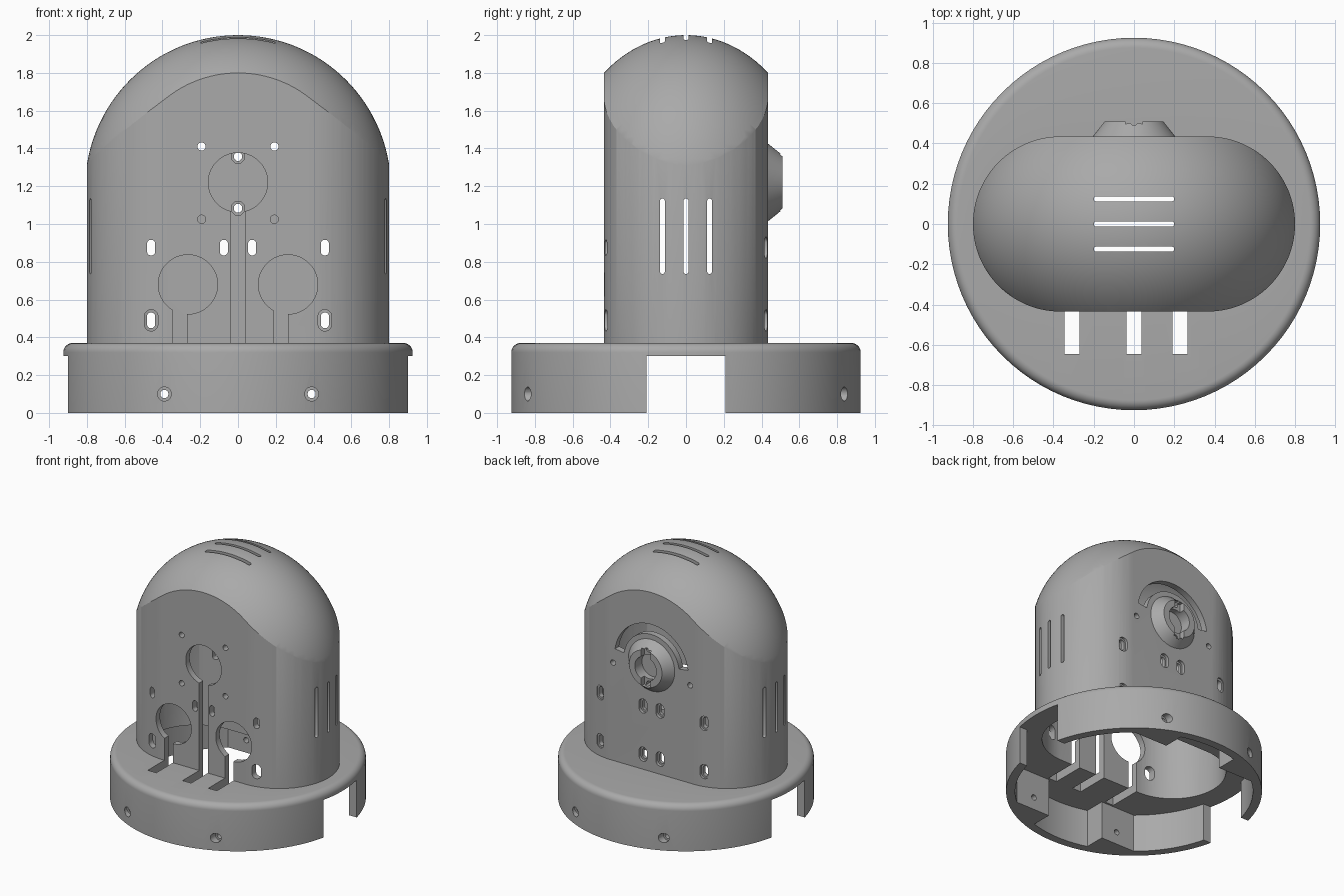
import bpy, bmesh
from math import sin, cos, pi, radians

if "Cube" in bpy.data.objects:
    bpy.data.objects.remove(bpy.data.objects["Cube"])

grey = bpy.data.materials.new("matte grey plastic")
grey.use_nodes = True
colour = (0.4, 0.4, 0.4, 1)
grey.diffuse_color = colour
grey.node_tree.nodes["Principled BSDF"].inputs["Base Color"].default_value = colour


def finish(bm, name):
    bmesh.ops.remove_doubles(bm, verts=bm.verts, dist=1e-5)
    bmesh.ops.recalc_face_normals(bm, faces=bm.faces)
    mesh = bpy.data.meshes.new(name)
    bm.to_mesh(mesh)
    bm.free()
    mesh.materials.append(grey)
    ob = bpy.data.objects.new(name, mesh)
    bpy.context.collection.objects.link(ob)
    return ob


def outline(cx, cy, rx, ry, n=16):
    """Circle, or a slot with round ends when rx and ry differ."""
    r = min(rx, ry)
    pts = []
    for i in range(n):
        a = 2 * pi * (i + 0.5) / n
        sx, sy = (1 if cos(a) > 0 else -1), (1 if sin(a) > 0 else -1)
        pts.append((cx + sx * (rx - r) + r * cos(a), cy + sy * (ry - r) + r * sin(a)))
    return pts


def rect(x0, x1, y0, y1):
    return [(x0, y0), (x1, y0), (x1, y1), (x0, y1)]


def prism(name, pts, a, b, axis="z", pts_b=None):
    """Extrude an outline from a to b; pts_b gives a different far outline."""
    place = {"x": lambda p, d: (d, *p), "y": lambda p, d: (p[0], d, p[1]),
             "z": lambda p, d: (*p, d)}[axis]
    bm = bmesh.new()
    lo = [bm.verts.new(place(p, a)) for p in pts]
    hi = [bm.verts.new(place(p, b)) for p in (pts_b or pts)]
    bm.faces.new(lo)
    bm.faces.new(hi)
    for i in range(len(lo)):
        j = (i + 1) % len(lo)
        bm.faces.new((lo[i], lo[j], hi[j], hi[i]))
    return finish(bm, name)


def lathe(name, profile, sx=1, sy=1, steps=96):
    bm = bmesh.new()
    vs = [bm.verts.new((r, 0, z)) for r, z in profile]
    es = [bm.edges.new(pair) for pair in zip(vs, vs[1:])]
    bmesh.ops.spin(bm, geom=vs + es, cent=(0, 0, 0), axis=(0, 0, 1),
                   angle=2 * pi, steps=steps)
    bmesh.ops.scale(bm, vec=(sx, sy, 1), verts=bm.verts)
    return finish(bm, name)


def combine(target, tool, op="DIFFERENCE"):
    mod = target.modifiers.new("combine", "BOOLEAN")
    mod.operation, mod.solver, mod.object = op, "EXACT", tool
    with bpy.context.temp_override(object=target, active_object=target):
        bpy.ops.object.modifier_apply(modifier=mod.name)
    bpy.data.objects.remove(tool)


def cut(target, pts, a, b, axis="y", pts_b=None):
    combine(target, prism("cutter", pts, a, b, axis, pts_b))


def domed_body(name, inset, bottom):
    """Slot-shaped column capped by an ellipsoid."""
    body = prism(name, outline(0, 0, 0.80 - inset, 0.435 - inset, 96), bottom, 2.2)
    rz = 0.813 - inset
    profile = [(0, bottom - 0.1), (1, bottom - 0.1)]
    profile += [(cos(i * pi / 64), 1.187 + rz * sin(i * pi / 64)) for i in range(32)]
    profile.append((0, 1.187 + rz))
    combine(body, lathe("cap", profile, 0.81 - inset, 0.662 - inset), "INTERSECT")
    return body


WALL = 0.05
FRONT = (-0.5, -0.34)
BACK = (0.34, 0.5)
KNOB_Z = 1.22

# Round base with a softened upper rim
rim = [(0.875 + 0.05 * cos(i * pi / 16), 0.32 + 0.05 * sin(i * pi / 16)) for i in range(9)]
housing = lathe("housing", [(0, 0), (0.925, 0)] + rim + [(0, 0.37)])

# Domed column and rear knob
combine(housing, domed_body("column", 0, 0.33), "UNION")
knob = prism("knob", outline(0, KNOB_Z, 0.225, 0.225, 64), 0.41, 0.51, "y",
             outline(0, KNOB_Z, 0.145, 0.145, 64))
combine(housing, knob, "UNION")

# Hollow base, leaving four screw blocks
chamber = prism("chamber", outline(0, 0, 0.86, 0.86, 96), -0.1, 0.3)
for sx in (-1, 1):
    for sy in (-1, 1):
        block = rect(*sorted((sx * 0.25, sx * 0.55)), *sorted((sy * 0.66, sy * 0.95)))
        cut(chamber, block, -0.2, 0.4, "z")
combine(housing, chamber)
combine(housing, domed_body("column_hollow", WALL, 0.2))

# Side notches in the base
for s in (-1, 1):
    cut(housing, rect(*sorted((s * 0.7, s * 1.0)), -0.21, 0.21), -0.1, 0.3, "z")

# Countersunk base screws
for sx in (-1, 1):
    for sy in (-1, 1):
        cut(housing, outline(sx * 0.39, 0.10, 0.022, 0.022), *sorted((sy * 0.6, sy * 1.0)))
        cut(housing, outline(sx * 0.39, 0.10, 0.037, 0.037), *sorted((sy * 0.79, sy * 1.0)))

# Keyhole openings on the front, with cable slots running into the base
for x, z, x0, x1 in ((-0.265, 0.68, -0.345, -0.27), (0.265, 0.68, 0.19, 0.265),
                     (0, KNOB_Z, -0.038, 0.038)):
    cut(housing, outline(x, z, 0.157, 0.157, 64), *FRONT)
    cut(housing, rect(x0, x1, 0.28, z), *FRONT)
    cut(housing, rect(x0, x1, -0.645, -0.36), 0.28, 0.385, "z")

# Small round front holes
for x in (-0.193, 0.193):
    for z in (1.025, 1.41):
        cut(housing, outline(x, z, 0.022, 0.022), *FRONT)

# Mounting slots, recessed at the back
for z in (0.49, 0.875):
    for x in (-0.46, -0.075, 0.075, 0.46):
        cut(housing, outline(x, z, 0.022, 0.042), *BACK)
        cut(housing, outline(x, z, 0.036, 0.057), 0.41, 0.5)
        if z > 0.5:
            cut(housing, outline(x, z, 0.022, 0.042), *FRONT)
        elif abs(x) > 0.1:
            cut(housing, outline(x, z, 0.036, 0.057), *FRONT)

# Curved slot above the knob and a pilot hole at each end
sweep = [radians(8 + 164 * i / 32) for i in range(33)]
arc = [(r * cos(a), KNOB_Z + r * sin(a))
       for r, angles in ((0.325, sweep), (0.245, sweep[::-1])) for a in angles]
cut(housing, arc, *BACK)
for x in (-0.34, 0.34):
    cut(housing, outline(x, 1.15, 0.022, 0.022), *BACK)

# Knob bore, key notch and screw holes
cut(housing, outline(0, KNOB_Z, 0.095, 0.095, 48), 0.42, 0.6)
cut(housing, rect(-0.042, 0.042, KNOB_Z - 0.15, KNOB_Z + 0.15), 0.465, 0.6)
for z in (KNOB_Z - 0.137, KNOB_Z + 0.137):
    cut(housing, outline(0, z, 0.024, 0.024, 8), 0.3, 0.6)
    cut(housing, outline(0, z, 0.038, 0.038, 8), 0.3, 0.41)

# Ventilation slots: three through the sides, three through the top
for p in (-0.125, 0, 0.125):
    for s in (-1, 1):
        cut(housing, outline(p, 0.935, 0.013, 0.2), *sorted((s * 0.65, s * 0.9)), "x")
    cut(housing, outline(0, p, 0.2, 0.013), 1.7, 2.1, "z")

bpy.ops.object.select_all(action="DESELECT")
housing.select_set(True)
bpy.context.view_layer.objects.active = housing
bpy.ops.object.shade_smooth_by_angle(angle=radians(25))
